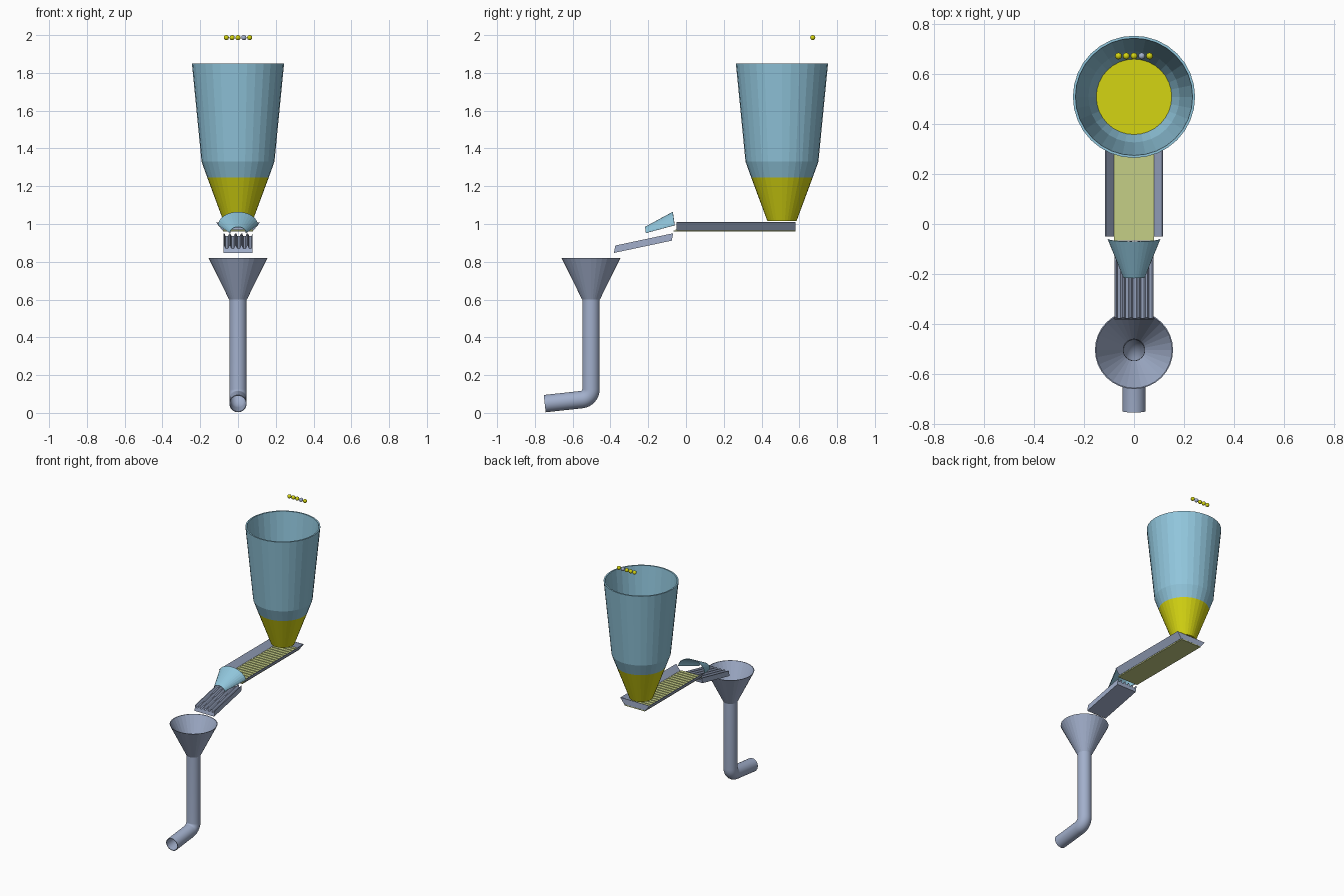
import bpy, bmesh, math
from mathutils import Vector

cube = bpy.data.objects.get("Cube")
if cube:
    bpy.data.objects.remove(cube)


def material(name, rgb):
    m = bpy.data.materials.new(name)
    m.use_nodes = True
    m.diffuse_color = (*rgb, 1)
    m.node_tree.nodes["Principled BSDF"].inputs["Base Color"].default_value = (*rgb, 1)
    return m


BLUE = material("pale blue", (0.28, 0.56, 0.71))
STEEL = material("blue grey", (0.36, 0.43, 0.60))
YELLOW = material("grain yellow", (0.66, 0.66, 0.006))
BELT = material("pale yellow green", (0.56, 0.62, 0.24))
SIDES = 32
HOPPER_Y, FUNNEL_Y = 0.508, -0.503


def finish(name, bm, mat):
    bmesh.ops.recalc_face_normals(bm, faces=bm.faces)
    mesh = bpy.data.meshes.new(name)
    bm.to_mesh(mesh)
    bm.free()
    mesh.materials.append(mat)
    ob = bpy.data.objects.new(name, mesh)
    bpy.context.collection.objects.link(ob)
    return ob


def loft(name, sections, mat, closed=True, caps=False):
    """Skin a list of equal-length point rings."""
    bm = bmesh.new()
    rings = [[bm.verts.new(p) for p in s] for s in sections]
    n = len(rings[0])
    for a, b in zip(rings, rings[1:]):
        for i in range(n if closed else n - 1):
            j = (i + 1) % n
            bm.faces.new((a[i], a[j], b[j], b[i]))
    if caps:
        bm.faces.new(rings[0])
        bm.faces.new(rings[-1])
    return finish(name, bm, mat)


def lathe(name, profile, y, mat, caps=False):
    turn = [2 * math.pi * i / SIDES for i in range(SIDES)]
    return loft(name, [[(r * math.cos(t), y + r * math.sin(t), z) for t in turn]
                       for r, z in profile], mat, caps=caps)


def box(bm, lo, hi):
    res = bmesh.ops.create_cube(bm, size=1)
    for v in res["verts"]:
        v.co = [(a + b) / 2 + c * (b - a) for a, b, c in zip(lo, hi, v.co)]


def solidify(ob, thickness):
    mod = ob.modifiers.new("wall", "SOLIDIFY")
    mod.thickness = thickness
    mod.offset = 0


# Hopper shell and the grain in its cone
lathe("hopper", [(0.163, 1.247), (0.193, 1.33), (0.244, 1.85), (0.234, 1.85),
                 (0.182, 1.33), (0.148, 1.24)], HOPPER_Y, BLUE)
lathe("hopper_grain", [(0.077, 1.015), (0.163, 1.247)], HOPPER_Y, YELLOW, caps=True)

# Row of falling grains with one foreign piece
for i in range(5):
    bm = bmesh.new()
    bmesh.ops.create_uvsphere(bm, u_segments=16, v_segments=10, radius=0.0135)
    grain = finish(f"grain_{i + 1}", bm, STEEL if i == 3 else YELLOW)
    grain.location = (0.031 * (i - 2), 0.671, 1.9865)
    grain.data.shade_smooth()

# Ribbed belt
bm = bmesh.new()
box(bm, (-0.08, -0.065, 0.960), (0.08, 0.58, 0.966))
for i in range(21):
    y = -0.055 + i * 0.0307
    box(bm, (-0.08, y, 0.965), (0.08, y + 0.02, 0.970))
finish("belt", bm, BELT)

# Flared side rails and back wall of the tray
for side, label in ((1, "left"), (-1, "right")):
    rail = loft(f"{label}_rail", [[(side * 0.082, y, 0.967), (side * 0.114, y, 1.009)]
                                  for y in (-0.05, 0.58)], STEEL, closed=False)
    solidify(rail, 0.003)
wall = loft("tray_back", [[(-w, 0.578, z), (w, 0.578, z)]
                          for w, z in ((0.082, 0.967), (0.114, 1.009))],
            STEEL, closed=False)
solidify(wall, 0.003)

# Grooved chute: ridged cross-section swept down the slope
ridges, half = 5, 0.078
pitch = 2 * half / ridges
top = []
for i in range(ridges):
    x = -half + i * pitch
    top += [(x, 0), (x + 0.2 * pitch, 0), (x + 0.4 * pitch, -0.016), (x + 0.8 * pitch, -0.016)]
top += [(half - 0.001, 0), (half, 0)]
outline = top + [(half, -0.04), (-half, -0.04)]
down = Vector((0, 0.2, 1)).normalized()
loft("chute", [[Vector((x, *start)) + down * h for x, h in outline]
               for start in ((-0.068, 0.951), (-0.374, 0.886))], STEEL, caps=True)

# Half-cone hood over the end of the belt
arc = [math.pi * i / 16 for i in range(17)]
hood = loft("hood", [[(w * math.cos(t), y + lean * math.sin(t), z + h * math.sin(t)) for t in arc]
                     for w, y, z, lean, h in ((0.104, -0.06, 0.993, -0.01, 0.07),
                                              (0.042, -0.212, 0.952, -0.004, 0.032))],
            BLUE, closed=False)
solidify(hood, 0.003)

# Collecting funnel
lathe("funnel", [(0.047, 0.6), (0.156, 0.82), (0.152, 0.82), (0.043, 0.6)], FUNNEL_Y, STEEL)

# Bent outlet pipe: rings along a path in the middle plane
tilt = math.radians(6.2)
sweep = math.pi / 2 - tilt
bend = 0.055
path = [(FUNNEL_Y, 0.6, 0)]
path += [(FUNNEL_Y - bend * (1 - math.cos(a)), 0.125 - bend * math.sin(a), a)
         for a in (sweep * i / 8 for i in range(9))]
y_end, z_end, _ = path[-1]
path.append((-0.748, z_end - (y_end + 0.748) * math.tan(tilt), sweep))


def pipe_ring(y, z, a, r):
    across = Vector((0, math.cos(a), -math.sin(a) * -1)) if a == 0 else \
        Vector((0, math.cos(a), -math.sin(a)))
    return [Vector((0, y, z)) + Vector((r * math.cos(t), 0, 0)) + across * r * math.sin(t)
            for t in (2 * math.pi * i / SIDES for i in range(SIDES))]


pipe = loft("outlet_pipe", [pipe_ring(*p, 0.046) for p in path]
            + [pipe_ring(*p, 0.042) for p in reversed(path)], STEEL)
pipe.data.shade_smooth()
bpy.context.view_layer.objects.active = pipe
pipe.select_set(True)
bpy.ops.object.shade_smooth_by_angle(angle=math.radians(30))
